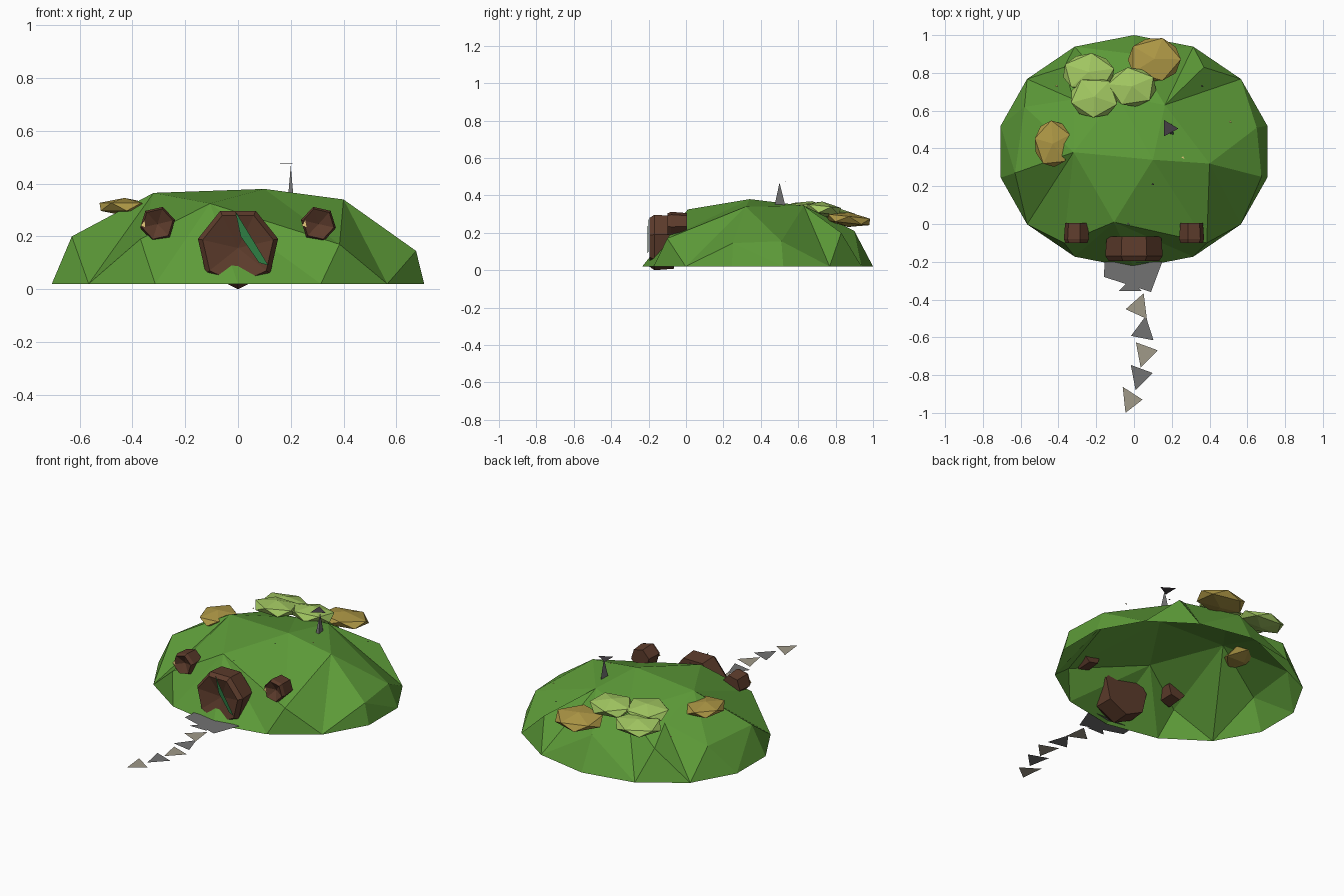
import bpy, bmesh, math
from mathutils import Vector, Matrix
from mathutils.geometry import delaunay_2d_cdt

if "Cube" in bpy.data.objects:
    bpy.data.objects.remove(bpy.data.objects["Cube"])

mats = {}
COL = {"grass": (.11, .33, .04), "brown": (.11, .045, .025), "gold": (.42, .31, .06),
       "lime": (.36, .57, .12), "green": (.03, .22, .06), "grey": (.17, .17, .17),
       "sand": (.35, .32, .25), "dark": (.06, .05, .06), "glow": (.8, .6, .2)}


def obj(name, verts, faces, col):
    me = bpy.data.meshes.new(name)
    me.from_pydata([tuple(v) for v in verts], [], faces)
    if col not in mats:
        mats[col] = bpy.data.materials.new(col)
        mats[col].diffuse_color = (*COL[col], 1)
    me.materials.append(mats[col])
    o = bpy.data.objects.new(name, me)
    bpy.context.collection.objects.link(o)
    return o


# Hill: open faceted dome, 14-sided base ring plus irregular upper points
pts = [(.724 * math.sin(a), .383 + .617 * math.cos(a), .02)
       for a in (i * math.tau / 14 for i in range(14))]
pts += [(-.37, -.1, .19), (.385, -.1, .17), (.675, .25, .145), (.65, .51, .155),
        (.37, .83, .20), (0, .9, .21), (-.37, .83, .20), (-.58, .62, .19),
        (-.63, .27, .2),
        (-.106, .01, .325), (.4, .32, .34), (.1, .34, .38), (-.32, .38, .365),
        (.164, .63, .345), (-.09, .68, .295), (-.32, .66, .275)]
res = delaunay_2d_cdt([Vector(p[:2]) for p in pts], [], [], 0, 1e-5)
zs = [pts[o[0]][2] for o in res[3]]
hill = obj("hill", [(v.x, v.y, z) for v, z in zip(res[0], zs)], res[2], "grass")
bm = bmesh.new()
bm.from_mesh(hill.data)
for f in bm.faces:
    f.normal_update()
    if f.normal.z < 0:
        f.normal_flip()
bm.to_mesh(hill.data)
bm.free()


# Round frames: drums with a shallow cone-shaped hollow in front
def frame(name, cx, cz, r, y0, y1, n, turn, taper):
    verts = [(cx, y0 + (y1 - y0) * .3, cz), (cx, y1, cz)]
    faces = []
    for i in range(n):
        a = turn + i * math.tau / n
        for q, y in ((r, y0 + .2 * (y1 - y0)), (r * .88, y0), (r * taper, y1)):
            verts.append((cx + q * math.sin(a), y, cz - q * math.cos(a)))
        p, j = 2 + i * 3, 2 + (i + 1) % n * 3
        faces += [(0, p + 1, j + 1), (p + 1, p, j, j + 1),
                  (p, p + 2, j + 2, j), (1, j + 2, p + 2)]
    return obj(name, verts, faces, "brown")


frame("door_frame", 0, .156, .156, -.195, -.065, 7, 0, .95)
for s, side in ((-1, "left"), (1, "right")):
    frame(side + "_window_frame", .305 * s, .247, .068, -.1, .005, 6, .3 * s, .9)
    x = .305 * s - .055
    obj(side + "_window_pane", [(x - .01, -.1, .24), (x + .01, -.1, .235), (x + .005, -.1, .26)],
        [(0, 1, 2)], "glow")

# Door: narrow green leaf standing ajar
obj("door", [(-.01, -.2, .295), (.03, -.205, .23), (.115, -.205, .09),
             (.08, -.2, .1), (.01, -.2, .2)], [(0, 4, 3, 2, 1)], "green")

# Doorstep slab and path stones: flat pieces
obj("doorstep", [(-.155, -.2, .036), (-.16, -.28, .036), (.09, -.36, .036), (.15, -.2, .036)],
    [(0, 1, 2, 3)], "grey")
stones = [(-.02, -.335, 90), (.025, -.44, 188), (.05, -.565, 200),
          (.057, -.685, 132), (.03, -.805, 132), (-.025, -.93, 0)]
for i, (x, y, a) in enumerate(stones):
    tri = [(x + .07 * math.cos(math.radians(a + k * 120)),
            y + (.04 if i == 0 else .079) * math.sin(math.radians(a + k * 120)), .037)
           for k in range(3)]
    if i == 5:
        tri[2] = (-.045, -1.0, .037)
    obj(f"path_stone_{i + 1}", tri, [(0, 1, 2)], "sand" if i % 2 else "grey")

# Chimney: three-sided spike with a flat triangular cap
obj("chimney", [(.188, .47, .33), (.212, .47, .33), (.2, .535, .33), (.2, .5, .468)],
    [(0, 1, 3), (1, 2, 3), (2, 0, 3)], "grey")
obj("chimney_cap", [(.16, .55, .476), (.16, .465, .474), (.235, .505, .475)],
    [(0, 1, 2)], "dark")

# Bushes: flattened icosahedra lying on the hill
bushes = [("lime", -.24, .80, .30, .145, .11, .033, .2, 8),
          ("lime", -.21, .67, .33, .135, .115, .037, .9, 6),
          ("lime", -.01, .725, .325, .135, .11, .04, .5, 6),
          ("gold", .108, .87, .27, .148, .125, .037, 0, 6),
          ("gold", -.43, .425, .312, .103, .13, .032, .4, 0)]
for i, (col, x, y, z, sx, sy, sz, turn, tilt) in enumerate(bushes):
    bm = bmesh.new()
    bmesh.ops.create_icosphere(bm, subdivisions=1, radius=1.06)
    bmesh.ops.transform(bm, verts=bm.verts, matrix=Matrix.Translation((x, y, z))
                        @ Matrix.Rotation(math.radians(-tilt), 4, 'X')
                        @ Matrix.Diagonal((sx, sy, sz, 1)) @ Matrix.Rotation(turn, 4, 'Z'))
    b = obj(f"bush_{i + 1}", [], [], col)
    bm.to_mesh(b.data)
    bm.free()

# Tiny flowers scattered on the grass
for i, (x, y, z) in enumerate([(-.41, .73, .245), (.36, .73, .25), (.51, .54, .25),
                               (.1, .21, .365), (.26, .35, .362), (-.03, .0, .31)]):
    obj(f"flower_{i + 1}", [(x - .008, y, z), (x + .008, y - .005, z), (x, y + .008, z)],
        [(0, 1, 2)], "dark" if i % 2 else "glow")

for m in bpy.data.materials:
    if m.users and not m.is_grease_pencil:
        m.use_nodes = True
        m.node_tree.nodes["Principled BSDF"].inputs["Base Color"].default_value = m.diffuse_color
